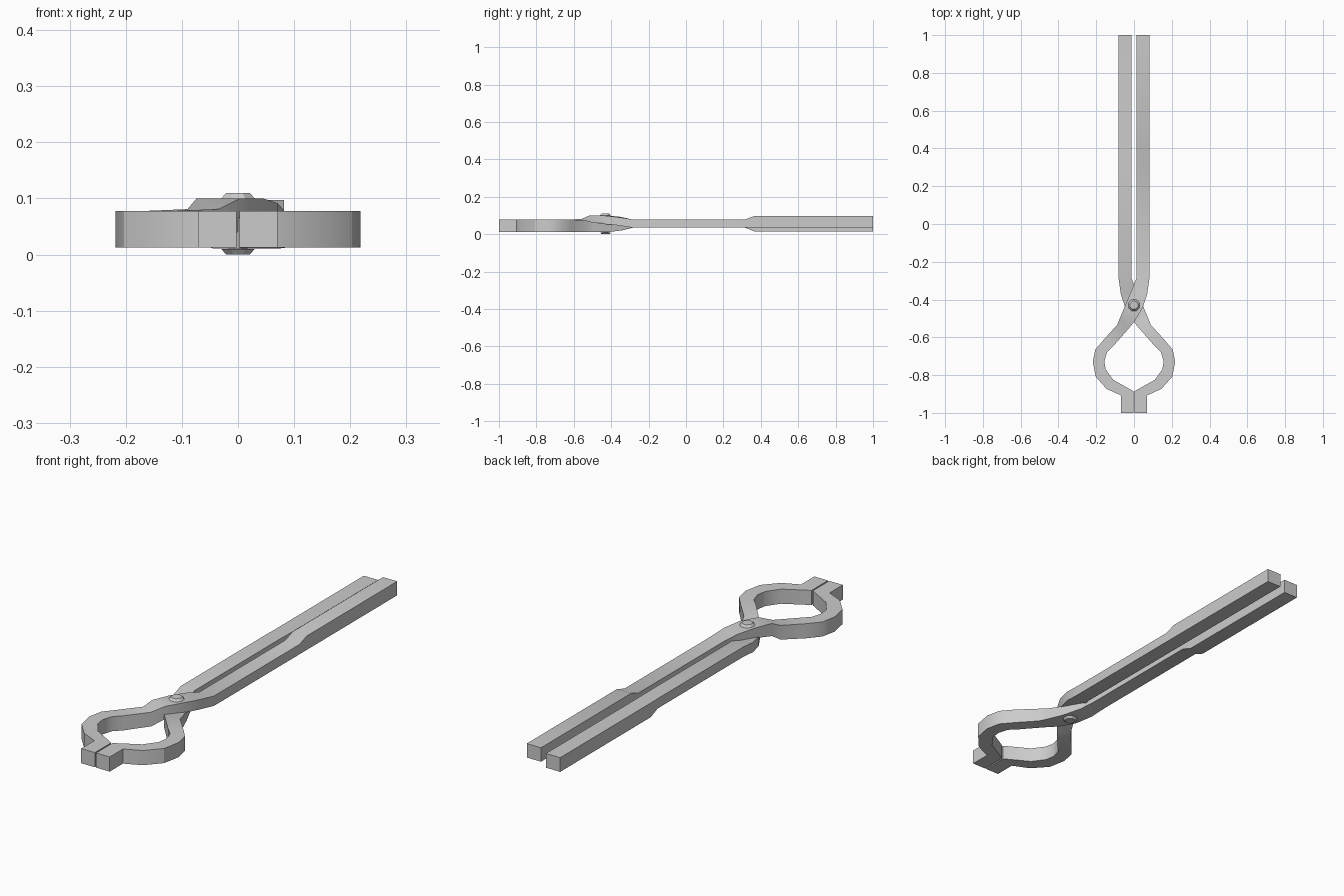
import bpy, bmesh
from math import radians

if "Cube" in bpy.data.objects:
    bpy.data.objects.remove(bpy.data.objects["Cube"])

# Stations from jaw tip to handle end: (left x, y), (right x, y)
PLAN = [((-.070, -1.0), (-.003, -1.0)), ((-.070, -.907), (-.003, -.885)),
        ((-.145, -.873), (-.110, -.825)), ((-.203, -.808), (-.150, -.770)),
        ((-.218, -.730), (-.157, -.727)), ((-.205, -.665), (-.143, -.680)),
        ((-.160, -.612), (-.110, -.647)), ((-.090, -.535), (-.034, -.560)),
        ((-.074, -.497), (.004, -.515)), ((-.042, -.420), (.045, -.445)),
        ((-.010, -.345), (.070, -.370)), ((.012, -.290), (.082, -.285)),
        ((.012, .315), (.082, .315)), ((.012, .365), (.082, .365)),
        ((.012, 1.0), (.082, 1.0))]
JAW = [(.013, .078)] * 7
UPPER_Z = JAW + [(.018, .081), (.044, .100), (.055, .100), (.048, .092),
                 (.035, .079), (.035, .079), (.035, .097), (.035, .097)]
LOWER_Z = JAW + [(.013, .074), (.011, .064), (.011, .055), (.020, .063),
                 (.035, .079), (.035, .079), (.015, .078), (.015, .078)]


def finish(name, bm):
    bmesh.ops.recalc_face_normals(bm, faces=bm.faces)
    me = bpy.data.meshes.new(name)
    bm.to_mesh(me)
    bm.free()
    ob = bpy.data.objects.new(name, me)
    bpy.context.collection.objects.link(ob)
    return ob


def loft(name, rings):
    bm = bmesh.new()
    rows = [[bm.verts.new(p) for p in ring] for ring in rings]
    n = len(rows[0])
    for a, b in zip(rows, rows[1:]):
        for i in range(n):
            j = (i + 1) % n
            bm.faces.new((a[i], a[j], b[j], b[i]))
    bm.faces.new(rows[0])
    bm.faces.new(rows[-1])
    return finish(name, bm)


def arm(name, side, heights):
    rings = []
    for ((lx, ly), (rx, ry)), (lo, hi) in zip(PLAN, heights):
        rings.append([(side * lx, ly, lo), (side * rx, ry, lo),
                      (side * rx, ry, hi), (side * lx, ly, hi)])
    ob = loft(name, rings)
    bpy.ops.object.select_all(action='DESELECT')
    ob.select_set(True)
    bpy.context.view_layer.objects.active = ob
    bpy.ops.object.shade_smooth_by_angle(angle=radians(30))


# Two crossing tong arms
arm("upper_arm", 1, UPPER_Z)
arm("lower_arm", -1, LOWER_Z)


# Rivet with a bevelled head on each side
def rivet():
    from math import cos, sin, pi
    profile = [(.023, 0), (.032, .010), (.018, .010),
               (.018, .100), (.032, .100), (.023, .110)]
    loft("pivot_rivet", [[(r * cos((i + .5) * pi / 4), -.43 + r * sin((i + .5) * pi / 4), z)
                          for i in range(8)] for r, z in profile])


rivet()
